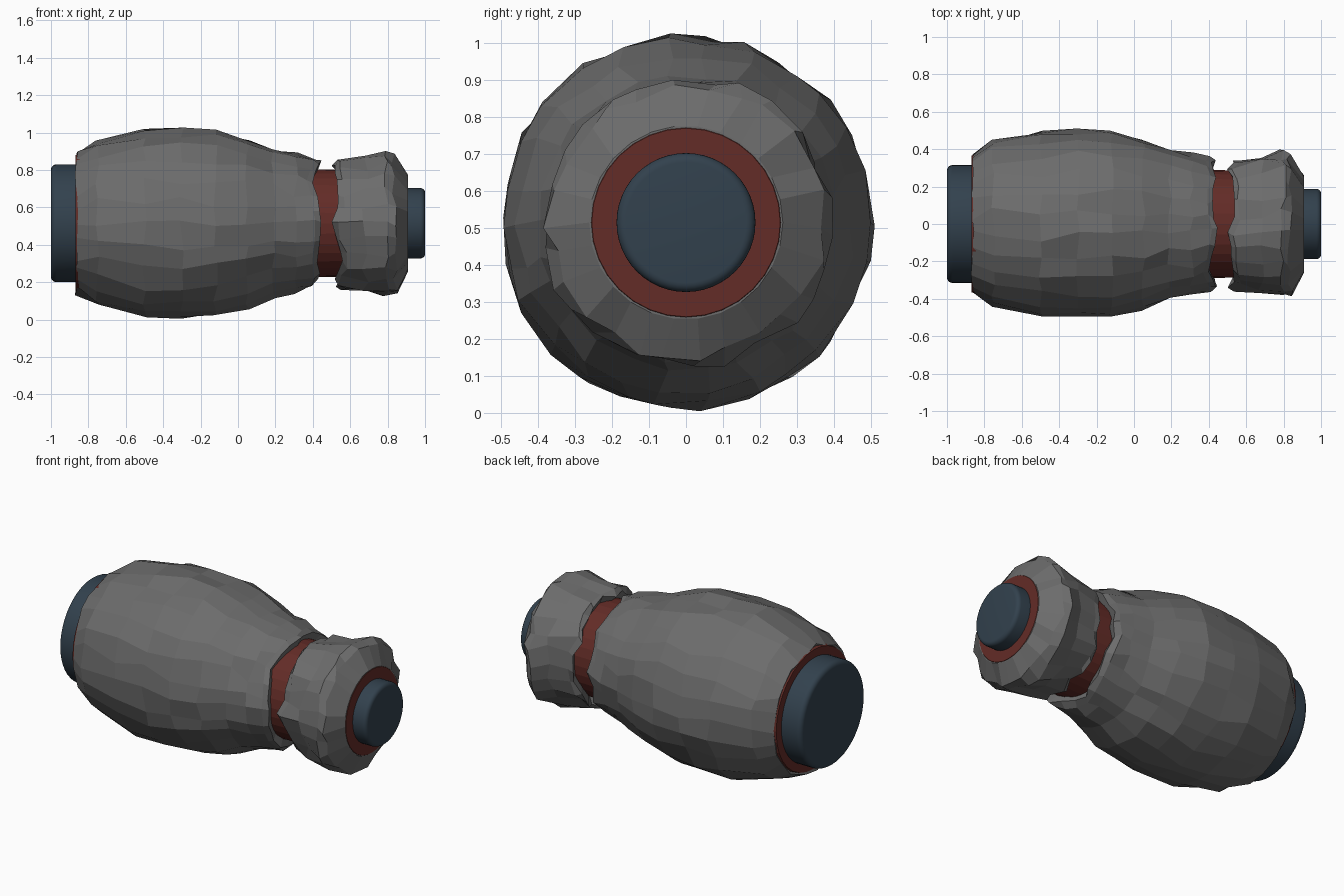
import bpy, math, random
from math import sin, cos, pi

if "Cube" in bpy.data.objects:
    bpy.data.objects.remove(bpy.data.objects["Cube"])

CZ = 0.515  # height of the long axis


def material(name, rgb):
    m = bpy.data.materials.new(name)
    m.diffuse_color = (*rgb, 1)
    m.use_nodes = True
    m.node_tree.nodes["Principled BSDF"].inputs["Base Color"].default_value = m.diffuse_color
    return m


STONE = material("stone_grey", (0.15, 0.15, 0.15))
RED = material("dark_red", (0.125, 0.025, 0.02))
BLUE = material("slate_blue", (0.032, 0.053, 0.075))


def lathe(name, profile, sides, mat, seed=0, rough=0.0, jag=None, smooth=False):
    """Spin (x, radius, jag weight) rings round the x axis, with optional roughness."""
    rnd = random.Random(seed)
    verts, faces = [], []
    for i, p in enumerate(profile):
        x, r = p[0], p[1]
        w = p[2] if len(p) > 2 else 0
        twist = rnd.uniform(-.3, .3) * rough * 8
        for k in range(sides):
            a = 2 * pi * k / sides
            rr = r
            xx = x
            if rough and r > 0.3:
                a += rnd.uniform(-.25, .25) * 2 * pi / sides + twist
                rr += rnd.uniform(-rough, rough)
                xx += rnd.uniform(-rough, rough) * (1 if not w else .3)
            if jag:
                xx += w * jag[k]
            verts.append((xx, rr * cos(a), CZ + rr * sin(a)))
    n = len(profile)
    for i in range(n - 1):
        for k in range(sides):
            k2 = (k + 1) % sides
            faces.append((i * sides + k, i * sides + k2,
                          (i + 1) * sides + k2, (i + 1) * sides + k))
    if not jag:  # solid parts get end caps
        faces.append(tuple(reversed(range(sides))))
        faces.append(tuple(range((n - 1) * sides, n * sides)))
    me = bpy.data.meshes.new(name)
    me.from_pydata(verts, [], faces)
    me.flip_normals()
    me.update()
    ob = bpy.data.objects.new(name, me)
    bpy.context.collection.objects.link(ob)
    me.materials.append(mat)
    if smooth:
        bpy.ops.object.select_all(action='DESELECT')
        bpy.context.view_layer.objects.active = ob
        ob.select_set(True)
        bpy.ops.object.shade_smooth_by_angle(angle=math.radians(40))
    return ob


def jagged(seed, sides, amount):
    """Broken-edge offsets with broad waves and small chips."""
    rnd = random.Random(seed)
    ph = rnd.uniform(0, 6)
    return [amount * (.5 * sin(5 * 2 * pi * k / sides + ph) + rnd.uniform(-.7, .7))
            for k in range(sides)]


# Rough stone shells
S = 26
lathe("main_stone_shell",
      [(-.845, .335, .3), (-.862, .375, .3), (-.75, .44), (-.50, .497), (-.30, .503),
       (-.12, .494), (.05, .455), (.19, .402), (.31, .372), (.395, .352, 1),
       (.425, .332, 1), (.405, .28, 1)],
      S, STONE, seed=4, rough=.012, jag=jagged(2, S, .03))
lathe("end_stone_shell",
      [(.56, .28, 1), (.535, .325, 1), (.56, .345, 1), (.68, .365), (.795, .388),
       (.835, .37), (.908, .262), (.908, .25)],
      S, STONE, seed=9, rough=.019, jag=jagged(7, S, .03))

# Red core showing in the gap and at both ends
lathe("red_core",
      [(-.868, .365), (-.74, .41), (-.45, .44), (-.1, .44), (.15, .36), (.36, .29),
       (.60, .285), (.72, .32), (.80, .335), (.91, .255)],
      32, RED)

# Smooth blue end caps with rounded rims


def rounded(x_in, x_out, r, b):
    d = 1 if x_out > x_in else -1
    pts = [(x_in, r)]
    for i in range(6):
        t = i / 5 * pi / 2
        pts.append((x_out - d * b * (1 - sin(t)), r - b * (1 - cos(t))))
    return pts if d > 0 else pts[::-1]


lathe("large_end_cap", rounded(-.80, -1.0, .315, .03), 48, BLUE, smooth=True)
lathe("small_end_cap", rounded(.88, 1.0, .188, .025), 48, BLUE, smooth=True)
